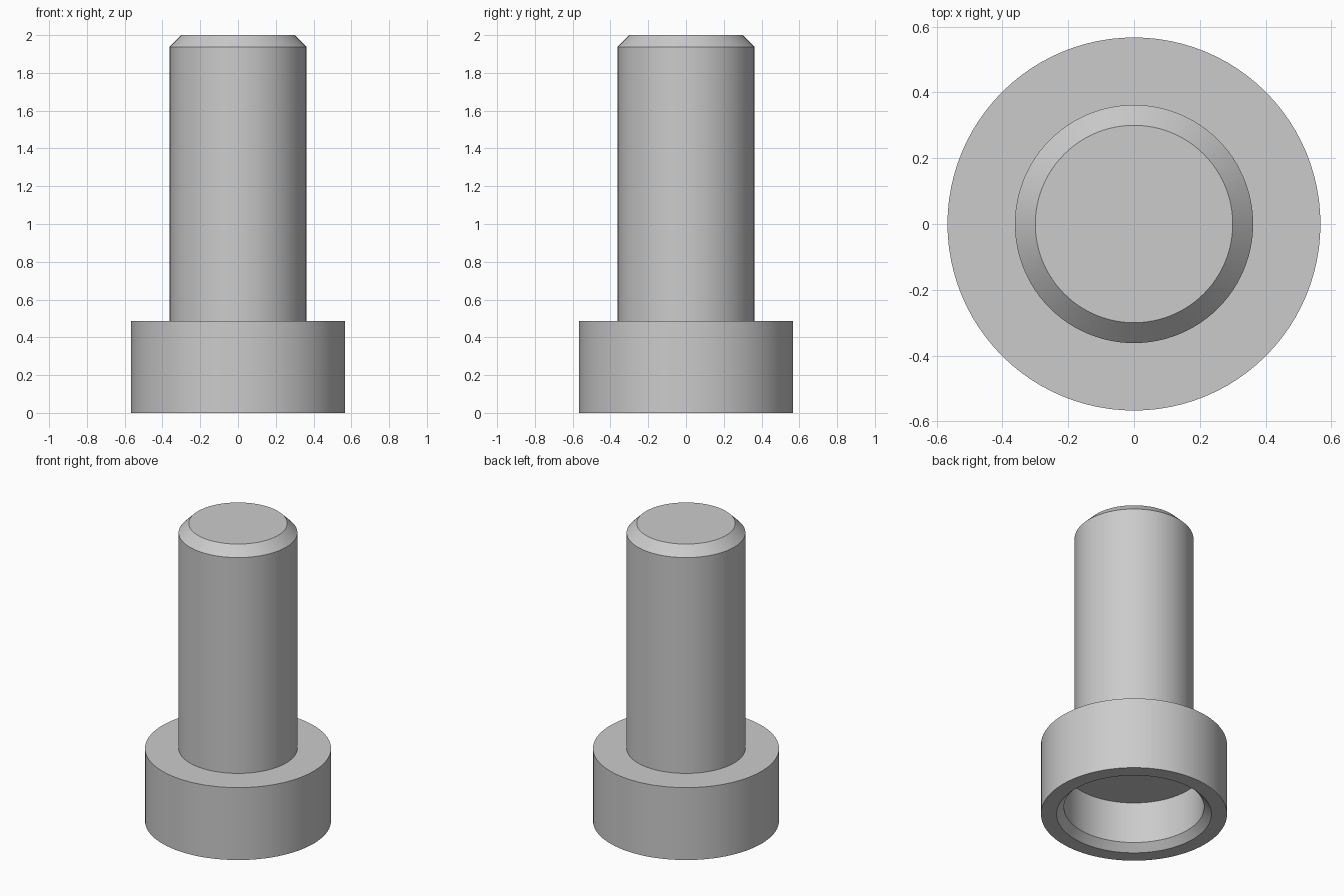
import bpy, bmesh, math

cube = bpy.data.objects.get("Cube")
if cube:
    bpy.data.objects.remove(cube, do_unlink=True)

SEGMENTS = 96

# Plain grey metal
grey = bpy.data.materials.new("grey_metal")
grey.use_nodes = True
colour = (0.6, 0.6, 0.6, 1)
grey.diffuse_color = colour
grey.node_tree.nodes["Principled BSDF"].inputs["Base Color"].default_value = colour

# Half section (radius, height), from socket ceiling around the head to shank tip
profile = [
    (0.427, 0.325),   # socket ceiling edge
    (0.427, 0.047),   # socket wall
    (0.472, 0),       # socket chamfer
    (0.567, 0),       # head rim
    (0.567, 0.487),   # head wall
    (0.362, 0.487),   # shoulder
    (0.362, 1.938),   # shank wall
    (0.3, 2),         # tip chamfer
]


def lathe(name, points, material):
    bm = bmesh.new()
    rings = []
    for r, z in points:
        angles = [2 * math.pi * i / SEGMENTS for i in range(SEGMENTS)]
        rings.append([bm.verts.new((r * math.cos(a), r * math.sin(a), z)) for a in angles])
    for low, high in zip(rings, rings[1:]):
        for i in range(SEGMENTS):
            j = (i + 1) % SEGMENTS
            bm.faces.new((low[i], low[j], high[j], high[i]))
    # Flat caps: socket ceiling and shank tip
    bm.faces.new(rings[0][::-1])
    bm.faces.new(rings[-1])
    bmesh.ops.recalc_face_normals(bm, faces=bm.faces)
    mesh = bpy.data.meshes.new(name)
    bm.to_mesh(mesh)
    bm.free()
    mesh.materials.append(material)
    obj = bpy.data.objects.new(name, mesh)
    bpy.context.collection.objects.link(obj)
    return obj


pin = lathe("headed_pin", profile, grey)
bpy.ops.object.select_all(action="DESELECT")
pin.select_set(True)
bpy.context.view_layer.objects.active = pin
bpy.ops.object.shade_smooth_by_angle(angle=math.radians(30))
